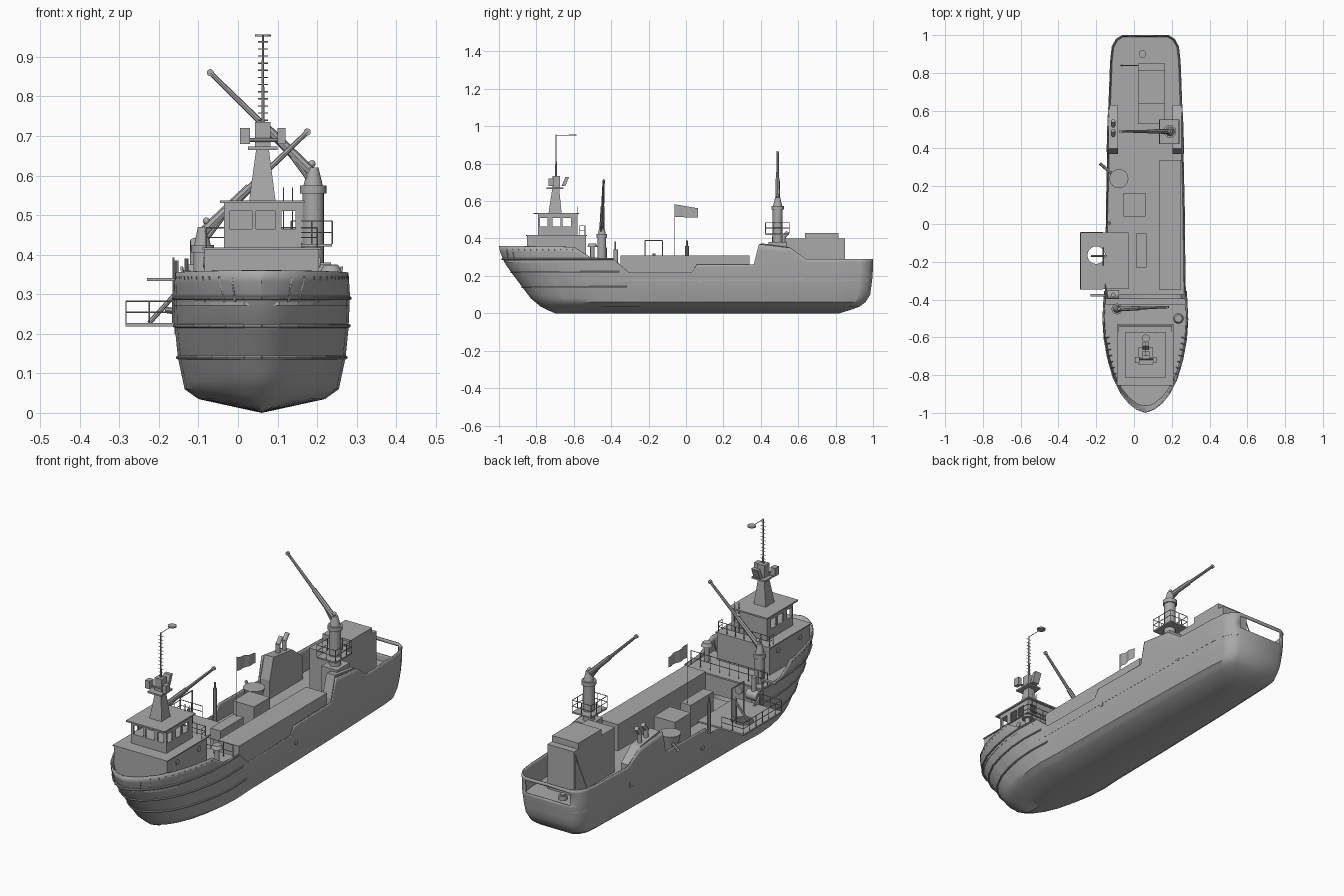
import bpy, bmesh, math
from mathutils import Vector

if "Cube" in bpy.data.objects:
    bpy.data.objects.remove(bpy.data.objects["Cube"])

grey = bpy.data.materials.new("ship_grey")
grey.use_nodes = True
grey.diffuse_color = (0.4, 0.4, 0.4, 1)
grey.node_tree.nodes["Principled BSDF"].inputs["Base Color"].default_value = (0.4, 0.4, 0.4, 1)
CX = 0.06  # hull centreline


def finish(name, bm, smooth=False):
    bmesh.ops.remove_doubles(bm, verts=bm.verts, dist=0.0004)
    bmesh.ops.recalc_face_normals(bm, faces=bm.faces)
    me = bpy.data.meshes.new(name)
    bm.to_mesh(me)
    bm.free()
    ob = bpy.data.objects.new(name, me)
    bpy.context.collection.objects.link(ob)
    me.materials.append(grey)
    if smooth:
        bpy.ops.object.select_all(action="DESELECT")
        bpy.context.view_layer.objects.active = ob
        ob.select_set(True)
        bpy.ops.object.shade_smooth_by_angle(angle=math.radians(35))
    return ob


def prism(name, low, high):
    """Solid between two matching loops of points."""
    bm = bmesh.new()
    a, b = [[bm.verts.new(p) for p in loop] for loop in (low, high)]
    bm.faces.new(a)
    bm.faces.new(b)
    for i in range(len(a)):
        j = (i + 1) % len(a)
        bm.faces.new((a[i], a[j], b[j], b[i]))
    return finish(name, bm)


def rect(x0, x1, y0, y1, z):
    return [(x0, y0, z), (x1, y0, z), (x1, y1, z), (x0, y1, z)]


def box(name, x0, x1, y0, y1, z0, z1):
    return prism(name, rect(x0, x1, y0, y1, z0), rect(x0, x1, y0, y1, z1))


def tubes(name, parts, sides=8):
    """Rods or cones: each part is (start, end, radius, end radius)."""
    bm = bmesh.new()
    for p, q, r, *r2 in parts:
        p, q = Vector(p), Vector(q)
        d = q - p
        m = d.to_track_quat("Z", "Y").to_matrix().to_4x4()
        m.translation = (p + q) / 2
        bmesh.ops.create_cone(bm, cap_ends=True, segments=sides, radius1=r,
                              radius2=r2[0] if r2 else r, depth=d.length, matrix=m)
    me = finish(name, bm, True)
    return me


def ball(name, loc, r):
    bm = bmesh.new()
    bmesh.ops.create_uvsphere(bm, u_segments=16, v_segments=8, radius=r)
    bmesh.ops.translate(bm, verts=bm.verts, vec=loc)
    return finish(name, bm, True)


def railing(name, pts, z, h, step=0.05, r=0.0018):
    parts = []
    for (ax, ay), (bx, by) in zip(pts, pts[1:]):
        n = max(1, round(math.hypot(bx - ax, by - ay) / step))
        for i in range(n + 1):
            x, y = ax + (bx - ax) * i / n, ay + (by - ay) * i / n
            parts.append(((x, y, z), (x, y, z + h), r))
        parts += [((ax, ay, z + h * f), (bx, by, z + h * f), r) for f in (0.5, 1)]
    return tubes(name, parts, 5)


def interp(table, t):
    for (a, u), (b, v) in zip(table, table[1:]):
        if t <= b:
            return u + (v - u) * max(0, t - a) / (b - a)
    return table[-1][1]


# Hull form: stem and stern rake, section width, plan shape and sheer
STEM = [(0, -.7), (.03, -.77), (.08, -.83), (.14, -.875), (.22, -.935), (.3, -.99), (.36, -1)]
STERN = [(0, .82), (.03, .92), (.06, .96), (.1, .985), (.2, .998), (.29, 1)]
WIDTH = [(0, 0), (.035, .16), (.06, .195), (.14, .212), (.22, .22), (.36, .225)]
PLAN = [(0, 0), (.008, .2), (.025, .4), (.05, .58), (.09, .76), (.14, .89), (.19, .97), (.24, 1),
        (.31, .97), (.5, .95), (.75, .9), (.93, .84), (.97, .8), (.99, .7), (1, .56)]
SHEER = [(0, .36), (.2, .355), (.24, .3), (.3, .29), (.325, .22), (.5, .22), (.52, .26), (.675, .26),
         (.695, .37), (.78, .35), (.82, .29), (1, .29)]


def hull_point(s, z, side=1):
    y0, y1 = interp(STEM, z), interp(STERN, z)
    return (CX + side * interp(WIDTH, z) * interp(PLAN, s), y0 + (y1 - y0) * s, z)


stations = sorted({a for a, _ in PLAN + SHEER} | {i / 30 for i in range(31)})
LOW = [0, .018, .035, .047, .06, .08, .1, .14, .18, .2]
bm = bmesh.new()
for side in (1, -1):
    grid = []
    for s in stations + [None]:
        top = interp(SHEER, 1 if s is None else s)
        zs = LOW + [.2 + (top - .2) * f for f in (.12, .45, .82, 1)]
        col = [hull_point(1 if s is None else s, z, side) for z in zs]
        if s is None:
            col = [(CX, p[1], p[2]) for p in col]
        grid.append([bm.verts.new(p) for p in col])
    for i, (a, b) in enumerate(zip(grid, grid[1:])):
        for k in range(len(a) - 1):
            # stern port left open below the top rail
            if not (i == len(grid) - 2 and 10 <= k <= 11):
                bm.faces.new((a[k], b[k], b[k + 1], a[k + 1]))
hull = finish("hull", bm, True)
mod = hull.modifiers.new("plating", "SOLIDIFY")
mod.thickness, mod.offset = 0.006, -1


# Decks follow the hull plan
def deck(name, s0, s1, z):
    ss = [s0] + [s for s in stations if s0 < s < s1] + [s1]
    loop = [hull_point(s, z, 1) for s in ss] + [hull_point(s, z, -1) for s in reversed(ss)]
    return prism(name, [(x, y, z - .008) for x, y, z in loop], loop)


deck("main_deck", .28, .997, .18)
deck("forecastle_deck", .008, .295, .28)
box("forecastle_bulkhead", -.15, .27, -.43, -.42, .17, .28)
tubes("bulkhead_hatch", [((.0, -.425, .23), (.0, -.41, .23), .02)], 16)

# Rubbing strakes around the bow
for z, name in ((.14, "low"), (.22, "middle"), (.29, "upper")):
    parts = []
    for side in (1, -1):
        line = [hull_point(s, z, side) for s in stations if s <= .3]
        parts += [(p, q, .005) for p, q in zip(line, line[1:])]
    tubes(name + "_rubbing_strake", parts)
# Bulwark stays and hull ports
stays = []
for side in (1, -1):
    for i in range(12):
        x, y, z = hull_point(.02 + .016 * i, .345, side)
        stays.append(((x, y, z), (CX + (x - CX) * .88, y + .006, .28), .0025))
    p = hull_point(.515, .17, side)
    tubes("hull_port", [((p[0] - .004, p[1], .17), (p[0] + .004, p[1], .17), .012)], 16)
tubes("bulwark_stays", stays, 4)
railing("forecastle_rail", [(-.15, -.425), (.27, -.425)], .28, .07)

# Deckhouse
box("lower_house", -.085, .205, -.85, -.535, .28, .415)
box("house_top", -.09, .21, -.855, -.53, .413, .418)
for y in (-.77, -.6):
    tubes("house_porthole", [((-.089, y, .38), (.209, y, .38), .013)], 16)

# Wheelhouse: sill, window posts, header, roof
X0, X1, Y0, Y1 = -.035, .16, -.79, -.585
box("wheelhouse_sill", X0, X1, Y0, Y1, .415, .465)
box("wheelhouse_header", X0, X1, Y0, Y1, .51, .53)
box("wheelhouse_roof", -.045, .168, -.815, -.572, .53, .537)
box("wheelhouse_back", X0, .11, Y1 - .008, Y1, .46, .515)
box("wheelhouse_back_post", .145, X1, Y1 - .008, Y1, .46, .515)
for x0, x1 in ((X0, -.02), (.035, .045), (.095, .11), (.145, X1)):
    box("front_window_post", x0, x1, Y0, Y0 + .008, .46, .515)
for x in (X0, X1 - .008):
    for y0, y1 in ((Y0, -.78), (-.74, -.715), (-.672, -.66), (-.615, Y1)):
        box("side_window_post", x, x + .008, y0, y1, .46, .515)
railing("house_rail", [(-.08, -.57), (-.08, -.54), (.2, -.54), (.2, -.57)], .418, .05)
tubes("roof_aerials", [((x, -.58, .42), (x, -.58, .57), .0015) for x in (.115, .138)], 5)

# Mast tower with radar boxes, ladder pole and disc
prism("mast_tower", rect(.028, .095, -.735, -.665, .535), rect(.046, .078, -.715, -.678, .667))
box("mast_platform", .025, .1, -.745, -.655, .665, .673)
box("mast_head", .043, .082, -.715, -.675, .673, .735)
box("starboard_radar", .005, .03, -.735, -.705, .68, .72)
box("port_radar", .1, .12, -.735, -.705, .68, .72)
tubes("radar_arms", [((.02, -.715, .69), (.11, -.715, .69), .005)])
prism("aft_radar", rect(.045, .08, -.665, -.645, .68), rect(.045, .08, -.645, -.625, .73))
pole = [((.063, -.695, .73), (.063, -.695, .955), .0045, .003),
        ((.063, -.695, .953), (.063, -.61, .953), .0015)]
pole += [((.05, -.695, .74 + .018 * i), (.076, -.695, .74 + .018 * i), .0015) for i in range(12)]
tubes("mast_pole", pole, 6)
tubes("mast_disc", [((.063, -.605, .951), (.063, -.605, .957), .02)], 20)


# Cranes: pedestal, turret, tapered boom with ram
def crane(name, x, y, z0, z1, r, tip, lamp):
    tubes(name + "_pedestal", [((x, y, z0), (x, y, z1), r),
                               ((x, y, z1 - .02), (x, y, z1), r * 1.25)], 20)
    tubes(name + "_turret", [((x, y, z1), (x, y, z1 + .045), r * .9, r * .5)], 12)
    base, tip = Vector((x, y, z1 + .03)), Vector(tip)
    mid = base.lerp(tip, .45)
    tubes(name + "_boom", [(base, mid, .013, .011), (mid, tip, .008, .006),
                           (Vector((x, y - .006, z1)), base.lerp(tip, .3), .006)])
    tubes(name + "_boom_tip", [(tip - Vector((0, .005, 0)), tip + Vector((0, .005, 0)), .009)], 12)
    ball(name + "_lamp", lamp, .009)


crane("fore_crane", -.09, -.45, .28, .425, .023, (.175, -.44, .71), (-.08, -.45, .485))
crane("aft_crane", .19, .49, .18, .575, .027, (-.07, .49, .86), (.187, .49, .63))
box("aft_crane_platform", .135, .238, .425, .552, .42, .427)
railing("aft_crane_rail", [(.135, .425), (.238, .425), (.238, .552), (.135, .552), (.135, .425)], .427, .058)

# Cargo and deck boxes
box("long_container", .135, .25, -.35, .34, .18, .31)
box("deck_locker", .01, .065, -.23, -.05, .18, .29)
box("hatch_house", -.055, .06, .04, .165, .18, .305)
box("aft_house", .02, .165, .53, .85, .18, .4)
box("aft_upper_house", .02, .165, .635, .815, .4, .43)
box("aft_crane_base", .15, .235, .44, .54, .18, .38)
tubes("aft_house_ladder", [((.02 - .09 * i, .84, .18), (.02, .84, .38), .003) for i in (0, 1)], 5)

# Sloped side casings and exhaust pipes
for x0, x1 in ((-.135, -.085), (.205, .252)):
    prof = [(.37, .18), (.37, .27), (.4, .375), (.55, .355), (.63, .29), (.63, .18)]
    prism("side_casing", [(x0, y, z) for y, z in prof], [(x1, y, z) for y, z in prof])
for y in (.47, .52):
    tubes("exhaust_pipe", [((-.11, y, .35), (-.11, y, .41), .011),
                           ((-.11, y, .405), (-.11, y + .025, .435), .011)], 12)

# Hopper with chute, winches, posts, stern ring
tubes("hopper", [((-.08, .24, .22), (-.08, .24, .29), .032, .05),
                 ((-.08, .24, .18), (-.08, .24, .22), .032)], 24)
tubes("chute", [((-.11, .26, .25), (-.18, .32, .26), .008)])
tubes("winch_drum", [((-.14, -.375, .25), (-.08, -.375, .25), .025),
                     ((-.11, -.375, .18), (-.11, -.375, .34), .012)], 16)
tubes("vent", [((.235, -.5, .28), (.235, -.5, .36), .012), ((.235, -.5, .355), (.235, -.5, .372), .028, .02)], 16)
tubes("side_post", [((-.13, .005, .18), (-.13, .005, .36), .01), ((-.13, .005, .36), (-.13, .005, .39), .005)], 10)
tubes("stern_capstan", [((.045, .9, .18), (.045, .9, .2), .02), ((.045, .9, .2), (.045, .9, .206), .013)], 16)

# Flag with a gentle wave
tubes("flag_pole", [((.035, -.06, .18), (.035, -.06, .585), .002)], 6)
bm = bmesh.new()
cols = []
for i in range(13):
    y, x = -.06 + .0104 * i, .035 + .0015 * i + .004 * math.sin(i)
    cols.append([bm.verts.new((x, y, z - .0018 * i)) for z in (.515 + .0015 * i, .583)])
for a, b in zip(cols, cols[1:]):
    bm.faces.new((a[0], b[0], b[1], a[1]))
finish("flag", bm, True)

# Side platform with round opening, rails, frame and braces
platform = box("side_platform", -.285, -.03, -.345, -.045, .219, .227)
cutter = tubes("platform_cutter", [((-.2, -.165, .2), (-.2, -.165, .25), .046)], 32)
cutter.hide_render = True
cutter.hide_set(True)
cutter.display_type = "WIRE"
cut = platform.modifiers.new("opening", "BOOLEAN")
cut.object, cut.solver = cutter, "EXACT"
railing("platform_rail", [(-.165, -.345), (-.283, -.345), (-.283, -.045), (-.165, -.045)], .227, .055)
tubes("boat_frame", [((-.163, -.22, .22), (-.163, -.22, .39), .003), ((-.163, -.125, .22), (-.163, -.125, .39), .003),
                     ((-.163, -.22, .39), (-.163, -.125, .39), .003),
                     ((-.225, -.17, .227), (-.15, -.17, .31), .006), ((-.15, -.17, .2), (-.15, -.17, .32), .008)], 8)
box("small_side_shelf", -.23, -.15, -.385, -.37, .333, .341)
tubes("shelf_post", [((-.155, -.378, .2), (-.155, -.378, .385), .005)])
